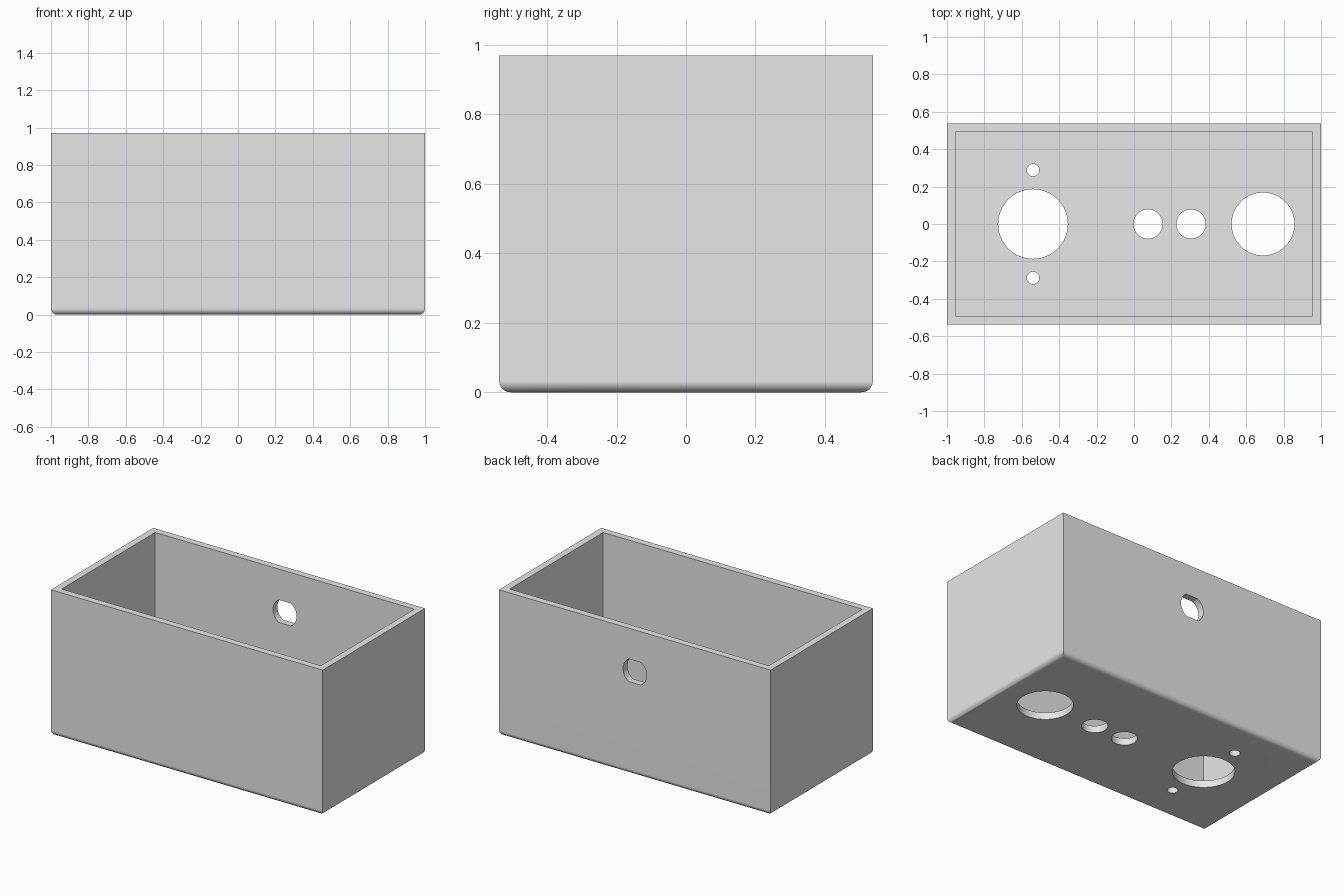
import bpy, bmesh, math

if "Cube" in bpy.data.objects:
    bpy.data.objects.remove(bpy.data.objects["Cube"])

HX, HY, H = 1.0, 0.538, 0.97     # outer half sizes and height
WALL = 0.046                     # wall and floor thickness
FILLET = 0.033


def new_object(name, bm):
    bmesh.ops.recalc_face_normals(bm, faces=bm.faces[:])
    mesh = bpy.data.meshes.new(name)
    bm.to_mesh(mesh)
    bm.free()
    obj = bpy.data.objects.new(name, mesh)
    bpy.context.collection.objects.link(obj)
    return obj


def block(name, hx, hy, z0, z1):
    bm = bmesh.new()
    bmesh.ops.create_cube(bm, size=1)
    for v in bm.verts:
        v.co = (v.co.x * 2 * hx, v.co.y * 2 * hy, z0 + (v.co.z + 0.5) * (z1 - z0))
    return new_object(name, bm)


def prism(name, points, direction):
    """Extrude a closed outline along a direction."""
    bm = bmesh.new()
    face = bm.faces.new([bm.verts.new(p) for p in points])
    ext = bmesh.ops.extrude_face_region(bm, geom=[face])
    verts = [g for g in ext["geom"] if isinstance(g, bmesh.types.BMVert)]
    bmesh.ops.translate(bm, verts=verts, vec=direction)
    return new_object(name, bm)


def cut(target, cutter):
    cutter.hide_render = True
    mod = target.modifiers.new("cut", 'BOOLEAN')
    mod.operation, mod.solver, mod.object = 'DIFFERENCE', 'EXACT', cutter
    bpy.context.view_layer.objects.active = target
    bpy.ops.object.modifier_apply(modifier=mod.name)
    bpy.data.objects.remove(cutter)


# Outer shell with rounded bottom edges
box = block("enclosure_box", HX, HY, 0, H)
bm = bmesh.new()
bm.from_mesh(box.data)
bottom = [e for e in bm.edges if all(v.co.z < 0.001 for v in e.verts)]
bmesh.ops.bevel(bm, geom=bottom, offset=FILLET, segments=8, profile=0.5,
                affect='EDGES', clamp_overlap=True)
bm.to_mesh(box.data)
bm.free()

# Open cavity
cut(box, block("cavity_cutter", HX - WALL, HY - WALL, WALL, H + 0.2))

# Round floor holes: x, y, radius
holes = [(-0.54, 0, 0.186), (-0.54, 0.288, 0.033), (-0.54, -0.288, 0.033),
         (0.075, 0, 0.078), (0.305, 0, 0.078), (0.69, 0, 0.168)]
for x, y, r in holes:
    n = 64 if r > 0.05 else 32
    ring = [(x + r * math.cos(2 * math.pi * i / n),
             y + r * math.sin(2 * math.pi * i / n), -0.1) for i in range(n)]
    cut(box, prism("floor_hole_cutter", ring, (0, 0, 0.2)))

# Back wall socket hole: a circle with flat top and bottom
R, FLAT, ZC = 0.087, 0.075, 0.69
a = math.asin(FLAT / R)
arc = [-a + 2 * a * i / 16 for i in range(17)]
outline = [(s * R * math.cos(t), HY - 0.1, ZC + s * R * math.sin(t))
           for s in (1, -1) for t in arc]
cut(box, prism("socket_hole_cutter", outline, (0, 0.2, 0)))

# Plain grey finish
grey = bpy.data.materials.new("plain grey")
grey.diffuse_color = (0.8, 0.8, 0.8, 1)
grey.use_nodes = True
grey.node_tree.nodes["Principled BSDF"].inputs["Base Color"].default_value = grey.diffuse_color
box.data.materials.clear()
box.data.materials.append(grey)
for p in box.data.polygons:
    p.material_index = 0

# Smooth fillets and hole walls, sharp corners
bpy.ops.object.select_all(action='DESELECT')
box.select_set(True)
bpy.context.view_layer.objects.active = box
bpy.ops.object.shade_smooth_by_angle(angle=math.radians(30))
weighted = box.modifiers.new("weighted normals", 'WEIGHTED_NORMAL')
weighted.keep_sharp = True
